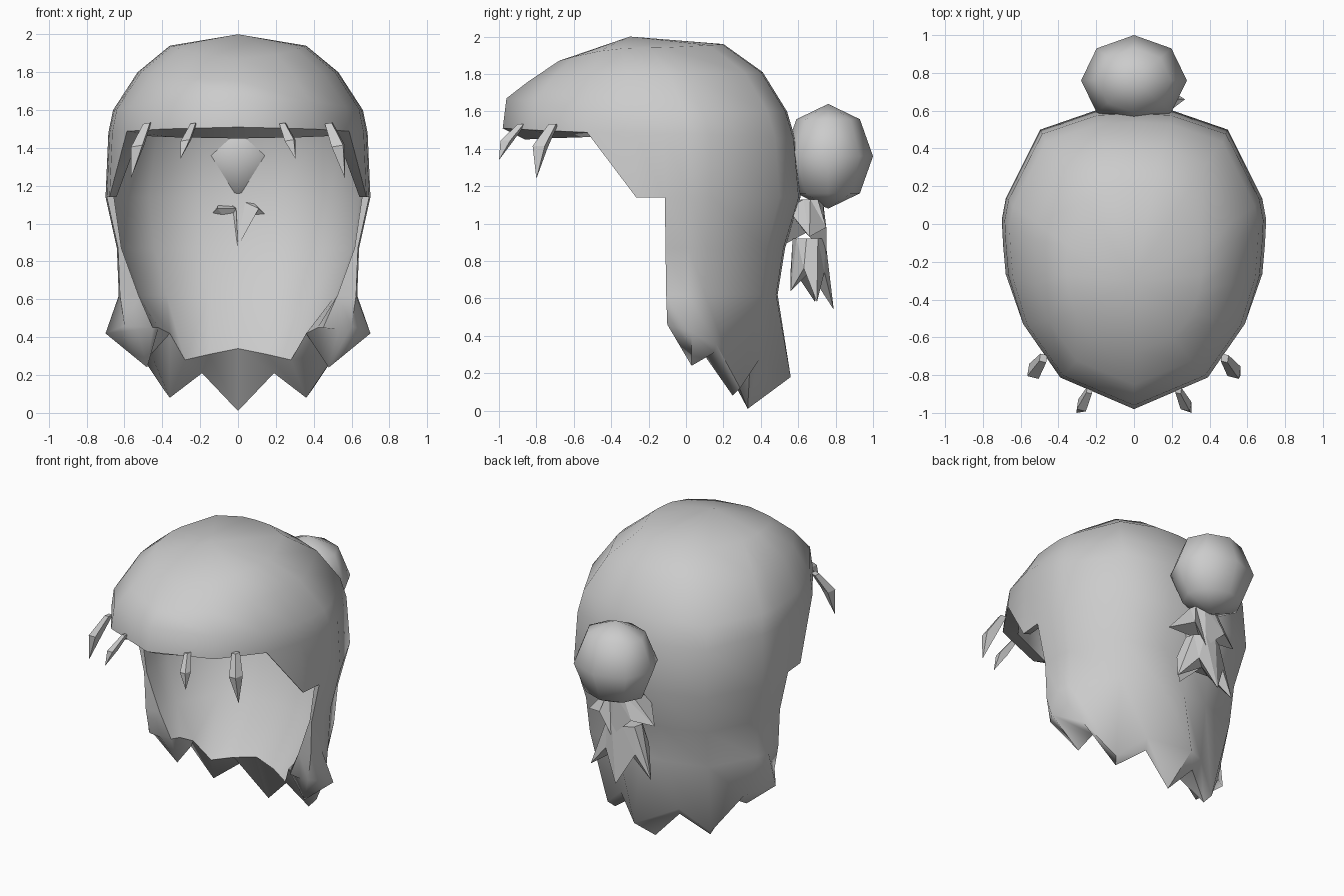
import bpy, bmesh, math
from mathutils import Vector

cube = bpy.data.objects.get("Cube")
if cube:
    bpy.data.objects.remove(cube, do_unlink=True)

GREY = (0.6, 0.6, 0.6, 1.0)
mat = bpy.data.materials.new("hair_grey")
mat.use_nodes = True
mat.diffuse_color = GREY
bsdf = next(n for n in mat.node_tree.nodes if n.type == 'BSDF_PRINCIPLED')
bsdf.inputs["Base Color"].default_value = GREY
bsdf.inputs["Roughness"].default_value = 0.8


def finish(bm, name, angle=None):
    """Turn a bmesh into a named, coloured object, smooth if an angle is given."""
    bmesh.ops.recalc_face_normals(bm, faces=bm.faces[:])
    me = bpy.data.meshes.new(name)
    bm.to_mesh(me)
    bm.free()
    me.materials.append(mat)
    ob = bpy.data.objects.new(name, me)
    bpy.context.collection.objects.link(ob)
    if angle:
        bpy.ops.object.select_all(action='DESELECT')
        ob.select_set(True)
        bpy.context.view_layer.objects.active = ob
        bpy.ops.object.shade_smooth_by_angle(angle=math.radians(angle))
    return ob


# Hair shell: unit outline of the head from the front, round the side, to the back
OUTLINE = [(0, -1), (.57, -.82), (.857, -.515), (.97, -.24), (.99, -.07),
           (1, .11), (.97, .28), (.71, .83), (.285, .985), (0, 1)]
CENTRES = [-0.24, -0.15, -0.08, -0.05, -0.05, -0.05, -0.05]
# Each row: half width, front y, front z, back y, back z, side z
OUTER = [(.36, -.68, 1.87, .20, 1.96, 1.94), (.53, -.85, 1.755, .41, 1.81, 1.80),
         (.66, -.96, 1.67, .54, 1.60, 1.60), (.685, -.98, 1.51, .585, 1.45, 1.48),
         (.70, -.95, 1.14, .612, 1.14, 1.14), (.64, -.90, .87, .53, .87, .87),
         (.63, -.85, .62, .49, .62, .62)]
INNER = [(.33, -.62, 1.82, .18, 1.91, 1.89), (.49, -.78, 1.70, .385, 1.775, 1.76),
         (.605, -.86, 1.59, .52, 1.58, 1.57), (.61, -.86, 1.45, .57, 1.44, 1.47),
         (.662, -.86, 1.14, .60, 1.14, 1.14), (.622, -.85, .87, .51, .87, .87),
         (.53, -.70, .62, .42, .62, .62)]
# Lower ends from column 4 to the back: outer corner, strand tip, inner rim
OUT_END = [(.60, -.10, .46), (.70, .03, .42), (.55, .16, .36), (.39, .29, .12), (.22, .39, .27), (0, .56, .18)]
TIPS = [(.53, -.08, .44), (.48, .03, .24), (.46, .15, .31), (.36, .25, .08), (.19, .34, .21), (0, .33, .01)]
IN_END = [(.45, -.08, .45), (.42, -.03, .45), (.36, .03, .42), (.28, .11, .28), (.15, .17, .31), (0, .20, .34)]


def shell_point(rows, j, i):
    w, yf, zf, yb, zb, zs = rows[i]
    u, v = OUTLINE[j]
    cy = CENTRES[i]
    y = cy + abs(v) * ((yf if v < 0 else yb) - cy)
    return w * u, y, zs + ((zf if v < 0 else zb) - zs) * v * v


bm = bmesh.new()
LAST = len(OUTLINE) - 1
N = 2 * LAST
grid = {}


def vert(layer, k, i):
    """Shell vertex on full-ring column k; columns past the back are mirrored."""
    k %= N
    key = (layer, k, i)
    if key not in grid:
        j, sign = (k, 1) if k <= LAST else (N - k, -1)
        if layer == "tip":
            p = TIPS[j - 4]
        elif i == 7:
            p = (OUT_END if layer == "out" else IN_END)[j - 4]
        else:
            p = shell_point(OUTER if layer == "out" else INNER, j, i)
        grid[key] = bm.verts.new((sign * p[0], p[1], p[2]))
    return grid[key]


cells = []
for k in range(N):
    a = min(k, N - 1 - k)
    full = 3 if a <= 2 else 4 if a == 3 else 7
    for i in range(full):
        cells.append([(k, i), ((k + 1) % N, i), ((k + 1) % N, i + 1), (k, i + 1)])
    if a == 2:      # slanted cut at the temple
        near, far = (k, k + 1) if k < LAST else (k + 1, k)
        cells.append([(near, 3), (far, 3), (far, 4)])

for layer, top in (("out", 2.0), ("in", 1.95)):
    pole = bm.verts.new((0, -.3, top))
    for k in range(N):
        bm.faces.new([pole, vert(layer, k, 0), vert(layer, k + 1, 0)])
    for cell in cells:
        bm.faces.new([vert(layer, *p) for p in cell])

# Join the layers along the open border, with pointed strands along the bottom
count = {}
for cell in cells:
    for p, q in zip(cell, cell[1:] + cell[:1]):
        e = tuple(sorted((p, q)))
        count[e] = count.get(e, 0) + 1
for (p, q), c in count.items():
    if c > 1 or (p[1] == 0 and q[1] == 0):
        continue
    op, oq, ip, iq = vert("out", *p), vert("out", *q), vert("in", *p), vert("in", *q)
    if p[1] == 7 and q[1] == 7:
        tp, tq = vert("tip", p[0], 8), vert("tip", q[0], 8)
        bm.faces.new([op, oq, tq, tp])
        bm.faces.new([tp, tq, iq, ip])
    elif q[1] == 7:
        bm.faces.new([op, oq, vert("tip", q[0], 8), iq, ip])
    else:
        bm.faces.new([op, oq, iq, ip])
finish(bm, "hair_shell", 65)

# Round bun at the back
bm = bmesh.new()
bmesh.ops.create_uvsphere(bm, u_segments=8, v_segments=4, radius=1)
for v in bm.verts:
    v.co = Vector((v.co.x * .28, .76 + v.co.y * .24, 1.36 + v.co.z * .28))
finish(bm, "bun", 70)


# Two jagged tiers of loose hair under the bun
def jagged_tier(name, top, rx, ry, points, inner):
    bm = bmesh.new()
    base = bm.verts.new(inner)
    low = [bm.verts.new(p) for p in points]
    n = len(points)
    high = []
    for k in range(n):
        t = math.tau * k / n - math.pi / 2
        high.append(bm.verts.new((top[0] + rx * math.cos(t), top[1] + ry * math.sin(t), top[2])))
    bm.faces.new(high)
    for k in range(n):
        m = (k + 1) % n
        bm.faces.new([high[k], high[m], low[m]])
        bm.faces.new([high[k], low[m], low[k]])
        bm.faces.new([base, low[m], low[k]])
    finish(bm, name)


jagged_tier("tail_upper", (0, .675, 1.13), .10, .06,
            [(0, .51, .88), (.11, .54, 1.08), (.27, .66, .93), (.13, .75, .98), (.04, .75, .84),
             (-.11, .75, .98), (-.24, .68, .95), (-.11, .54, 1.08), (-.01, .56, 1.08)],
            (0, .64, .95))
jagged_tier("tail_lower", (0, .66, .92), .12, .09,
            [(0, .56, .76), (.10, .56, .64), (.18, .63, .76), (.23, .70, .58), (.09, .74, .74),
             (-.02, .79, .54), (-.12, .72, .74), (-.22, .69, .58), (-.12, .57, .76)],
            (0, .66, .74))


# Thin pointed wisps hanging from the fringe
def wisp(name, path, width):
    bm = bmesh.new()
    rings = []
    for p, r in zip(path[:2], (width * .6, width)):
        rings.append([bm.verts.new((p[0] + dx * r, p[1] + dy * r, p[2] + dz * r))
                      for dx, dy, dz in ((.7, .5, .1), (.5, -.8, .1), (-.7, -.5, -.1), (-.5, .8, -.1))])
    tip = bm.verts.new(path[2])
    bm.faces.new(rings[0])
    for n in range(4):
        m = (n + 1) % 4
        bm.faces.new([rings[0][n], rings[0][m], rings[1][m], rings[1][n]])
        bm.faces.new([rings[1][n], rings[1][m], tip])
    finish(bm, name)


for side, s in (("left", 1), ("right", -1)):
    wisp("inner_wisp_" + side, [(s * .235, -.88, 1.53), (s * .275, -.96, 1.44), (s * .305, -1.0, 1.34)], .04)
    wisp("outer_wisp_" + side, [(s * .48, -.71, 1.53), (s * .53, -.78, 1.41), (s * .565, -.80, 1.24)], .05)
